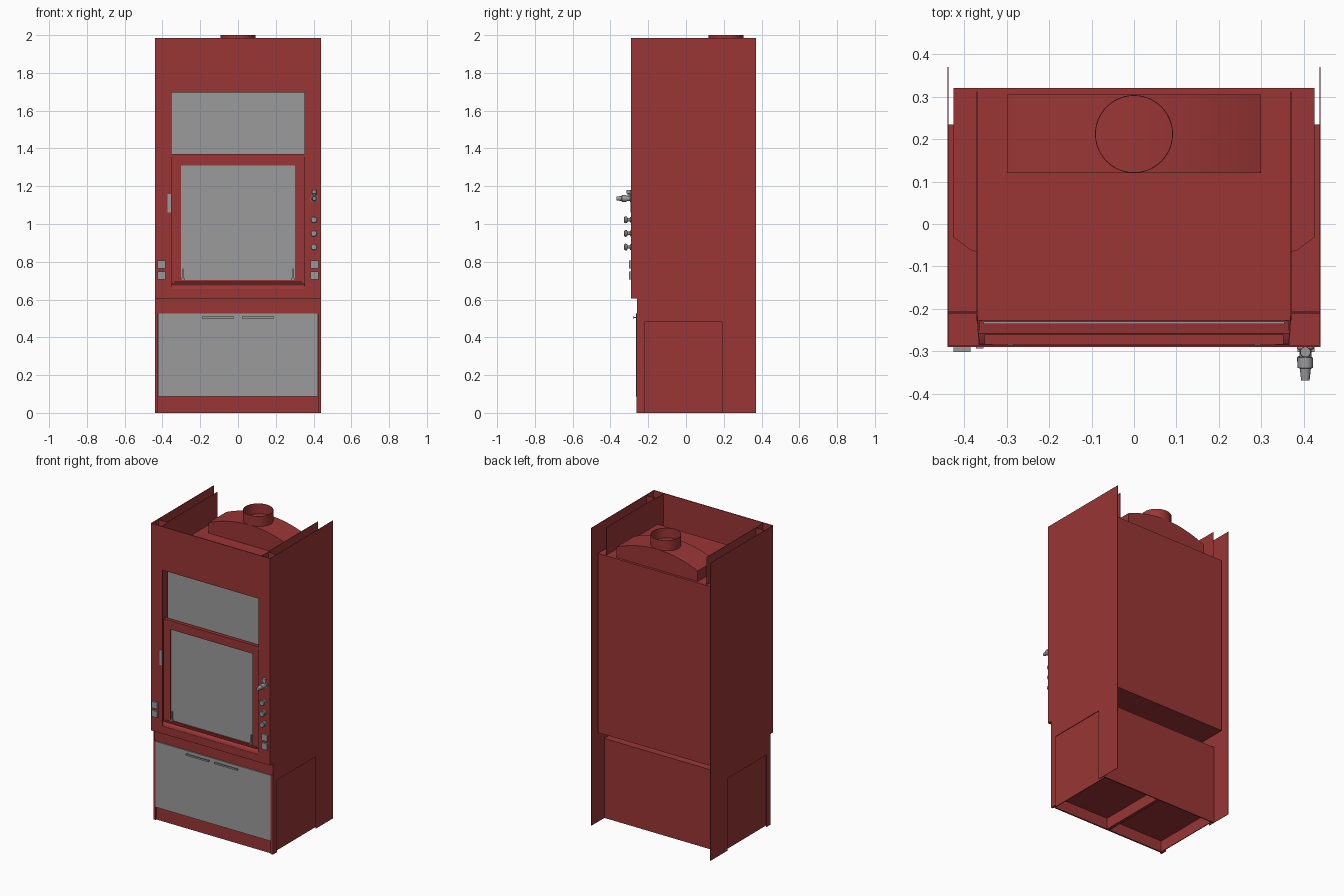
import bpy, bmesh, math
from mathutils import Vector

if "Cube" in bpy.data.objects:
    bpy.data.objects.remove(bpy.data.objects["Cube"])

red = bpy.data.materials.new("red_paint")
red.diffuse_color = (0.325, 0.036, 0.036, 1)
red.use_nodes = True
red.node_tree.nodes["Principled BSDF"].inputs["Base Color"].default_value = red.diffuse_color
grey = bpy.data.materials.new("grey_fittings")
grey.diffuse_color = (0.33, 0.33, 0.33, 1)
grey.use_nodes = True
grey.node_tree.nodes["Principled BSDF"].inputs["Base Color"].default_value = grey.diffuse_color


def finish(name, bm, mat, smooth=False):
    bmesh.ops.recalc_face_normals(bm, faces=bm.faces)
    me = bpy.data.meshes.new(name)
    bm.to_mesh(me)
    bm.free()
    ob = bpy.data.objects.new(name, me)
    bpy.context.collection.objects.link(ob)
    me.materials.append(mat)
    if smooth:
        bpy.ops.object.select_all(action='DESELECT')
        ob.select_set(True)
        bpy.context.view_layer.objects.active = ob
        bpy.ops.object.shade_smooth_by_angle(angle=math.radians(30))
    return ob


def prism(name, pts, axis, a, b, mat=red, smooth=False):
    """Extrude a closed 2D outline along an axis from a to b."""
    bm = bmesh.new()
    put = {'x': lambda p: (a, p[0], p[1]), 'y': lambda p: (p[0], a, p[1]),
           'z': lambda p: (p[0], p[1], a)}[axis]
    face = bm.faces.new([bm.verts.new(put(p)) for p in pts])
    ext = bmesh.ops.extrude_face_region(bm, geom=[face], use_keep_orig=True)
    d = Vector([b - a if k == axis else 0 for k in 'xyz'])
    bmesh.ops.translate(bm, vec=d, verts=[v for v in ext['geom'] if isinstance(v, bmesh.types.BMVert)])
    return finish(name, bm, mat, smooth)


def box(name, x0, x1, y0, y1, z0, z1, mat=red):
    return prism(name, [(x0, y0), (x1, y0), (x1, y1), (x0, y1)], 'z', z0, z1, mat)


def frame(name, outer, inner, y0, y1):
    """Rectangular frame in the xz plane; rectangles are (half width, z0, z1)."""
    bm = bmesh.new()
    rings = []
    for y in (y0, y1):
        for w, lo, hi in (outer, inner):
            rings.append([bm.verts.new((x, y, z)) for x, z in ((-w, lo), (w, lo), (w, hi), (-w, hi))])
    for i, j in ((0, 1), (1, 3), (3, 2), (2, 0)):
        for k in range(4):
            n = (k + 1) % 4
            bm.faces.new((rings[i][k], rings[i][n], rings[j][n], rings[j][k]))
    return finish(name, bm, red)


def sheet(name, path, z0, z1, t=0.003):
    """Vertical sheet metal following a plan path."""
    bm = bmesh.new()
    lo = [bm.verts.new((x, y, z0)) for x, y in path]
    hi = [bm.verts.new((x, y, z1)) for x, y in path]
    for i in range(len(path) - 1):
        bm.faces.new((lo[i], lo[i + 1], hi[i + 1], hi[i]))
    ob = finish(name, bm, red)
    mod = ob.modifiers.new("thickness", 'SOLIDIFY')
    mod.thickness = t
    mod.offset = 0
    return ob


def lathe(name, x, y, z, profile, axis='y', mat=grey, n=24, closed=True):
    """Turned part; profile is (distance along axis, radius)."""
    bm = bmesh.new()
    rings = []
    for d, r in profile:
        ring = []
        for k in range(n):
            c, s = r * math.cos(2 * math.pi * k / n), r * math.sin(2 * math.pi * k / n)
            ring.append(bm.verts.new((x + c, y - d, z + s) if axis == 'y' else (x + c, y + s, z + d)))
        rings.append(ring)
    for a, b in zip(rings, rings[1:]):
        for k in range(n):
            bm.faces.new((a[k], a[(k + 1) % n], b[(k + 1) % n], b[k]))
    if closed:
        bm.faces.new(rings[0])
        bm.faces.new(rings[-1])
    return finish(name, bm, mat, True)


# Outer side panels with the service opening cut out, and the recessed cover behind it
side = [(-.26, 0), (-.22, 0), (-.22, .48), (.19, .48), (.19, 0), (.37, 0),
        (.37, 1.985), (-.29, 1.985), (-.29, .605), (-.26, .605)]
for s, tag in ((-1, "left"), (1, "right")):
    prism(tag + "_side_panel", side, 'x', s * .44, s * .4375)
    box(tag + "_service_cover", s * .42, s * .425, -.25, .235, 0, .53)
    # Post return and rear flange, post base, inner lining rising above the roof
    sheet(tag + "_post_return", [(s * .365, -.288), (s * .37, -.21), (s * .437, -.21)], .605, 1.98)
    box(tag + "_post_base", s * .36, s * .438, -.288, -.205, .605, .61)
    sheet(tag + "_upper_liner", [(s * .37, -.21), (s * .37, .312)], 1.80, 1.983)

# Front facing with the sash opening
frame("front_panel", (.44, .605, 1.985), (.353, .655, 1.695), -.29, -.285)

# Inner hood: walls, roof and work surface
half = [(.425, .32), (.425, -.03), (.385, -.06), (.37, -.065), (.37, -.228)]
plan = half + [(-x, y) for x, y in reversed(half)]
sheet("hood_walls", plan[5:] + plan[:5], .605, 1.80)
prism("hood_roof", plan, 'z', 1.79, 1.80)
prism("work_surface", plan, 'z', .605, .63)

# Fixed upper window and sliding sash
box("upper_window", -.355, .355, -.236, -.23, 1.34, 1.72, grey)
frame("sash_frame", (.352, .685, 1.365), (.303, .703, 1.31), -.28, -.26)
box("sash_glass", -.305, .305, -.273, -.268, .70, 1.312, grey)
box("sash_top_rail", -.352, .352, -.284, -.26, 1.355, 1.37)
box("sash_handle", -.335, .335, -.288, -.28, .688, .698)
for s in (-1, 1):
    box("sash_grip", s * .288, s * .294, -.282, -.272, .71, .765, grey)
    box("sash_grip_foot", s * .284, s * .298, -.285, -.272, .703, .713, grey)

# Rounded air-foil sill under the sash, falling steeply at the back
sill = [(-.288, .605), (-.288, .655), (-.282, .668), (-.27, .676), (-.258, .68), (-.228, .607)]
prism("air_foil_sill", sill, 'x', -.365, .365, red, True)

# Base cabinet carcass
box("cabinet_top", -.437, .437, -.255, .235, .525, .53)
box("cabinet_apron", -.437, .437, -.257, -.245, .525, .605)
box("cabinet_back", -.437, .437, .228, .235, 0, .53)
box("cabinet_floor", -.42, .42, -.245, .23, .075, .085)
box("toe_board", -.42, .42, -.253, -.243, 0, .087)
box("base_centre_rail", -.01, .01, -.243, .228, 0, .075)
for s in (-1, 1):
    box("cabinet_front_edge", s * .425, s * .437, -.262, -.235, 0, .53)

# Cabinet door and its two bar handles
box("cabinet_door", -.424, .424, -.264, -.25, .087, .525, grey)
for s in (-1, 1):
    box("door_handle", s * .02, s * .19, -.281, -.275, .5, .51, grey)
    for x in (.025, .18):
        box("handle_stub", s * x, s * (x + .006), -.276, -.263, .502, .508, grey)

# Exhaust plenum with arched top and round collar
arch = [.3 * math.cos(math.pi * k / 24) for k in range(25)]
arch = [(x, 1.87 + .065 * (1 - (x / .3) ** 2)) for x in arch]
prism("exhaust_plenum", [(-.3, 1.80), (.3, 1.80)] + arch, 'y', .12, .305, red, True)
lathe("exhaust_collar", 0, .212, 0,
      [(1.915, .092), (2.0, .092), (2.0, .090), (1.915, .090)], 'z', red, 48, False)

# Sockets on both posts, switch on the left, valves and tap on the right
for s in (-1, 1):
    for z in (.727, .785):
        box("socket", s * .405 - .02, s * .405 + .02, -.302, -.289, z - .021, z + .021, grey)
box("control_switch", -.373, -.355, -.294, -.289, 1.06, 1.16, grey)
for z in (.878, .95, 1.022):
    lathe("valve_knob", .402, -.289, z,
          [(0, .015), (.006, .015), (.008, .009), (.02, .009), (.024, .017), (.034, .018), (.038, .014)])
lathe("tap_body", .404, -.289, 1.135,
      [(0, .02), (.006, .02), (.007, .014), (.025, .014), (.026, .018), (.05, .018),
       (.052, .013), (.08, .010)])
lathe("tap_handle", .404, -.302, 1.135, [(0, .008), (.025, .008), (.026, .013), (.046, .012)], 'z')
